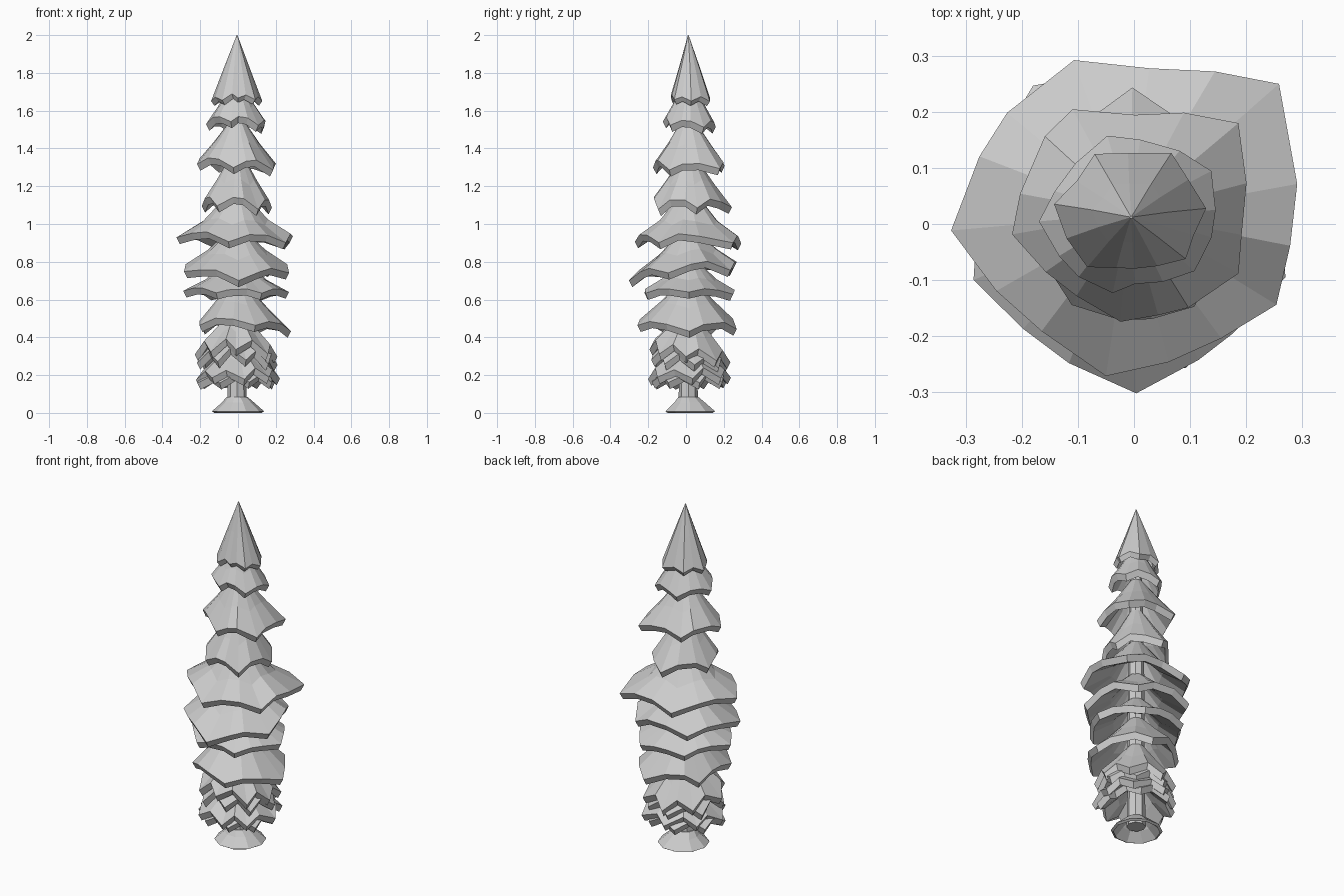
import bpy, bmesh, random
from math import sin, cos, pi

if "Cube" in bpy.data.objects:
    bpy.data.objects.remove(bpy.data.objects["Cube"])

random.seed(4)


def loop_lerp(vals, a):
    # smooth lookup of values spaced evenly round the circle
    t = (a / (2 * pi) * len(vals)) % len(vals)
    i = int(t)
    return vals[i] + (vals[(i + 1) % len(vals)] - vals[i]) * (t - i)


def loft(name, rings, cap_start=True, cap_end=True):
    # skin a stack of equal-count rings into one flat-shaded object
    bm = bmesh.new()
    vs = [[bm.verts.new(p) for p in r] for r in rings]
    n = len(rings[0])
    for a, b in zip(vs, vs[1:]):
        for i in range(n):
            j = (i + 1) % n
            bm.faces.new((a[i], a[j], b[j], b[i]))
    if cap_start:
        bm.faces.new(vs[0])
    if cap_end:
        bm.faces.new(vs[-1])
    bmesh.ops.recalc_face_normals(bm, faces=bm.faces)
    me = bpy.data.meshes.new(name)
    bm.to_mesh(me)
    bm.free()
    ob = bpy.data.objects.new(name, me)
    bpy.context.collection.objects.link(ob)
    return ob


CX, CY = -0.005, 0.012


def tier(name, top, radii, zs, n=15, mid=0.52, midz=0.55, r0=0.035, jag=0.025, lip=0.035,
         step=3, spread=0.06, turn=0.0):
    # radii: E NE N NW W SW S SE; zs: rim heights at E N W S
    tops, mids, rim, low, under, inner = [], [], [], [], [], []
    for i in range(n):
        a = 2 * pi * i / n + turn + random.uniform(-0.07, 0.07)
        R = loop_lerp(radii, a)
        z = loop_lerp(zs, a)
        tip = 1 if i % step == 0 else (-0.5 if step > 2 else -1)
        R *= 1 + tip * spread
        z -= tip * jag + random.uniform(-0.3, 0.3) * jag
        c, s = cos(a), sin(a)

        def p(r, h, f):
            return (CX * f + r * c, CY * f + r * s, h)
        rm = r0 + (R - r0) * mid
        zm = top + (z - top) * midz
        tops.append(p(r0, top, 1))
        mids.append(p(rm, zm, 0.6))
        rim.append(p(R, z, 0))
        low.append(p(R - 0.018, z - lip, 0))
        under.append(p(rm * 0.85, zm - lip, 0.6))
        inner.append(p(min(r0, 0.03), top - lip, 1))
    return loft(name, [tops, mids, rim, low, under, inner])


# crown tip and the skirts of foliage, top to bottom
tier("crown_tip", 2.0, [.12, .135, .135, .135, .14, .105, .075, .1],
     [1.66, 1.66, 1.66, 1.68], n=14, r0=.002, mid=.5, midz=.5, jag=.012, lip=.025, step=2, turn=.25)
tier("foliage_2", 1.73, [.15, .16, .155, .155, .16, .14, .11, .125],
     [1.53, 1.53, 1.55, 1.56], jag=.022, turn=.6)
tier("foliage_3", 1.55, [.2, .245, .2, .23, .21, .17, .165, .19],
     [1.31, 1.32, 1.34, 1.33], turn=.75)
tier("foliage_4", 1.36, [.17, .19, .23, .19, .19, .17, .18, .17],
     [1.11, 1.11, 1.12, 1.12], jag=.03, turn=.35)
tier("foliage_5", 1.17, [.295, .34, .28, .31, .31, .26, .26, .265],
     [.93, .92, .95, .93], midz=.66, turn=.7)
tier("foliage_6", .97, [.27, .27, .28, .29, .29, .28, .285, .27],
     [.78, .79, .78, .72], midz=.6, turn=.9)
tier("foliage_7", .82, [.255, .26, .27, .26, .275, .24, .225, .24],
     [.65, .64, .66, .645], n=18, midz=.65, jag=.014)
tier("foliage_8", .70, [.265, .27, .265, .23, .205, .24, .255, .26],
     [.45, .48, .48, .49])
# lower skirts are doubled and more ragged
tier("foliage_9", .54, [.195, .22, .22, .21, .215, .2, .18, .2],
     [.32, .3, .34, .36], n=16, jag=.03, step=2, spread=.07)
tier("foliage_9_under", .5, [.2, .2, .21, .2, .21, .2, .175, .18],
     [.28, .26, .29, .32], n=16, jag=.03, step=2, spread=.07, turn=.2)
tier("foliage_10", .37, [.205, .23, .225, .21, .21, .21, .185, .21],
     [.21, .21, .2, .21], n=16, jag=.025, step=2, spread=.07, turn=.1)
tier("foliage_10_under", .33, [.19, .2, .22, .2, .22, .19, .17, .19],
     [.18, .19, .17, .19], n=16, jag=.02, step=2, spread=.07, turn=.3)


def ring(r, z, n, cx=CX, cy=CY):
    return [(cx + r * cos(2 * pi * i / n), cy + r * sin(2 * pi * i / n), z) for i in range(n)]


# trunk
loft("trunk", [ring(.052, .04, 8), ring(.046, .3, 8), ring(.045, .9, 8), ring(.03, 1.7, 8)])

# flared foot with a sharp rim
loft("trunk_foot", [ring(.055, .085, 10), ring(.085, .055, 10, 0, .02),
                    ring(.139, .008, 10, 0, .022), ring(.125, 0, 10, 0, .022)], cap_end=False)
